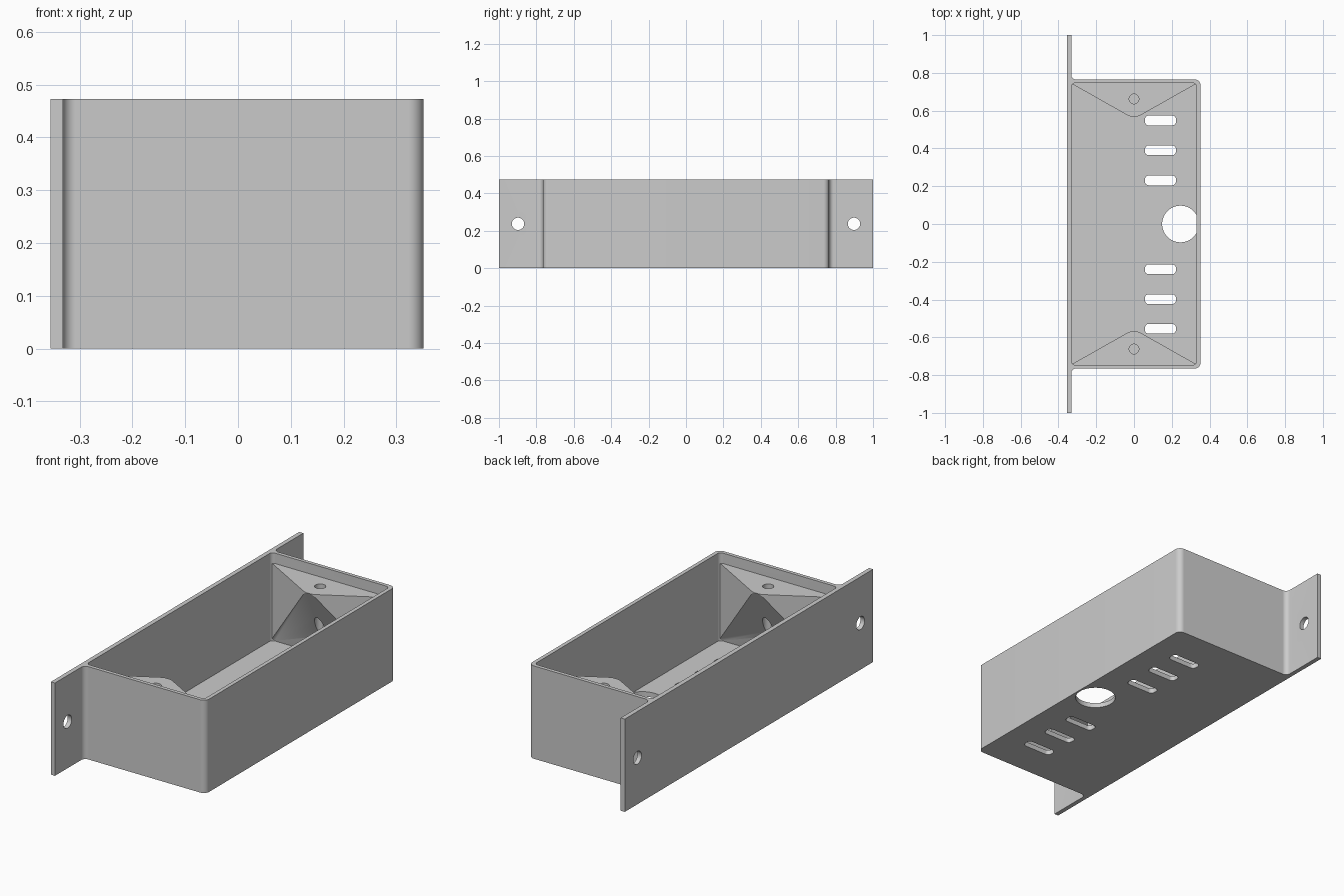
import bpy, bmesh
from math import sin, cos, tan, pi, radians
from mathutils import Vector

if "Cube" in bpy.data.objects:
    bpy.data.objects.remove(bpy.data.objects["Cube"])

HEIGHT, FLOOR, LEDGE = 0.473, 0.025, 0.42
BACK, FLANGE, FRONT = -0.355, -0.332, 0.352   # x of mounting plate faces and opposite wall
END, INNER_END, INNER_X = 0.765, 0.746, 0.332


def rounded(corners, steps=10):
    """Closed outline from (x, y, radius) corners."""
    out = []
    for i, (x, y, r) in enumerate(corners):
        p = Vector((x, y))
        if r == 0:
            out.append(p)
            continue
        a = (Vector(corners[i - 1][:2]) - p).normalized()
        b = (Vector(corners[(i + 1) % len(corners)][:2]) - p).normalized()
        half = a.angle(b) / 2
        c = p + (a + b).normalized() * r / sin(half)
        u = (p + a * r / tan(half) - c).normalized()
        v = (p + b * r / tan(half) - c).normalized()
        out += [c + u.slerp(v, k / steps) * r for k in range(steps + 1)]
    return out


def rectangle(x0, x1, y0, y1, r):
    return rounded([(x0, y0, r), (x1, y0, r), (x1, y1, r), (x0, y1, r)])


def circle(x, y, r, n=40):
    return [Vector((x + r * cos(2 * pi * k / n), y + r * sin(2 * pi * k / n))) for k in range(n)]


def prism(name, outline, low, high, along_x=False, slope=None):
    """Extrude an outline along z (or x); slope = (point, normal) trims it."""
    bm = bmesh.new()
    place = (lambda p, h: (h, p.x, p.y)) if along_x else (lambda p, h: (p.x, p.y, h))
    face = bm.faces.new([bm.verts.new(place(p, low)) for p in outline])
    lift = Vector(place(Vector((0, 0)), high - low))
    top = bmesh.ops.extrude_face_region(bm, geom=[face])["geom"]
    bmesh.ops.translate(bm, vec=lift, verts=[g for g in top if isinstance(g, bmesh.types.BMVert)])
    if slope:
        cut = bmesh.ops.bisect_plane(bm, geom=bm.verts[:] + bm.edges[:] + bm.faces[:],
                                     plane_co=slope[0], plane_no=slope[1], clear_outer=True)
        edges = [g for g in cut["geom_cut"] if isinstance(g, bmesh.types.BMEdge)]
        bmesh.ops.holes_fill(bm, edges=edges)
    bmesh.ops.recalc_face_normals(bm, faces=bm.faces[:])
    mesh = bpy.data.meshes.new(name)
    bm.to_mesh(mesh)
    bm.free()
    obj = bpy.data.objects.new(name, mesh)
    bpy.context.collection.objects.link(obj)
    return obj


def combine(target, tool, operation):
    tool.hide_render = True
    mod = target.modifiers.new(operation, 'BOOLEAN')
    mod.operation, mod.solver, mod.object = operation, 'EXACT', tool
    bpy.context.view_layer.objects.active = target
    bpy.ops.object.modifier_apply(modifier=mod.name)
    bpy.data.objects.remove(tool)


# Open box and mounting plate in one outline
box = prism("mounting_box", rounded([
    (BACK, -1, 0), (FLANGE, -1, 0), (FLANGE, -END, 0.025), (FRONT, -END, 0.03),
    (FRONT, END, 0.03), (FLANGE, END, 0.025), (FLANGE, 1, 0), (BACK, 1, 0)]), 0, HEIGHT)
combine(box, prism("cavity", rectangle(-INNER_X, INNER_X, -INNER_END, INNER_END, 0.02),
                   FLOOR, 1), 'DIFFERENCE')

for s in (-1, 1):
    # Triangular screw boss at each end, undercut down to the foot of the wall
    tip, wide = 0.556, 0.34
    outline = rounded([(-wide, s * 0.756, 0), (-wide, s * (tip + wide * 0.566), 0),
                       (0, s * tip, 0.075),
                       (wide, s * (tip + wide * 0.566), 0), (wide, s * 0.756, 0)])
    slope = (Vector((0, s * 0.568, LEDGE)),
             Vector((0, -s * (LEDGE - FLOOR), -(INNER_END - 0.568))))
    combine(box, prism("screw_boss", outline, FLOOR - 0.01, LEDGE, slope=slope), 'UNION')
    combine(box, prism("screw_hole", circle(0, s * 0.662, 0.026), 0.1, 0.46), 'DIFFERENCE')
    # Hole in each plate ear
    combine(box, prism("ear_hole", circle(s * 0.898, 0.237, 0.033), -0.45, -0.3, True), 'DIFFERENCE')

# Cable opening and vent slots in the floor
combine(box, prism("cable_hole", circle(0.246, 0, 0.097, 64), -0.1, FLOOR + 0.001), 'DIFFERENCE')
for y in (0.548, 0.39, 0.231, -0.24, -0.398, -0.555):
    combine(box, prism("vent_slot", rectangle(0.058, 0.222, y - 0.026, y + 0.026, 0.02),
                       -0.1, FLOOR + 0.05), 'DIFFERENCE')

# Single grey finish
grey = bpy.data.materials.new("plain_grey")
grey.use_nodes = True
grey.diffuse_color = (0.6, 0.6, 0.6, 1)
grey.node_tree.nodes["Principled BSDF"].inputs["Base Color"].default_value = grey.diffuse_color
box.data.materials.clear()
box.data.materials.append(grey)
for polygon in box.data.polygons:
    polygon.material_index = 0

bpy.ops.object.select_all(action='DESELECT')
box.select_set(True)
bpy.context.view_layer.objects.active = box
bpy.ops.object.shade_smooth_by_angle(angle=radians(25))
